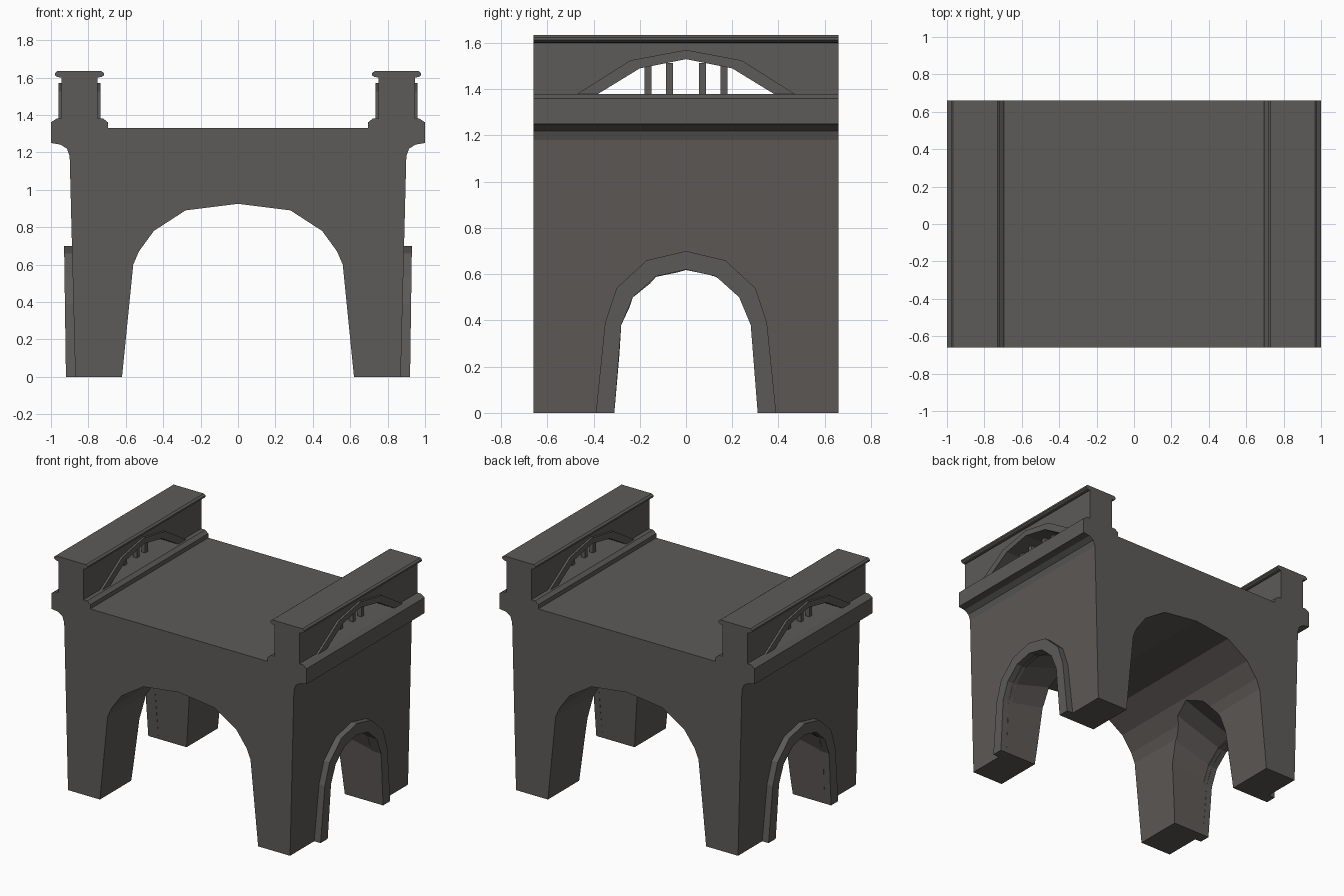
import bpy, bmesh

if "Cube" in bpy.data.objects:
    bpy.data.objects.remove(bpy.data.objects["Cube"])

D = 0.66  # half depth


def material(name, rgb):
    m = bpy.data.materials.new(name)
    m.diffuse_color = (*rgb, 1)
    m.use_nodes = True
    m.node_tree.nodes["Principled BSDF"].inputs["Base Color"].default_value = m.diffuse_color
    return m


STONE = material("grey stone", (0.107, 0.104, 0.098))
WARM = material("warm grey stone", (0.110, 0.099, 0.093))


def loft(name, rings, closed=True, caps=True):
    """Join rings of points with quads, and cap or close the ends."""
    bm = bmesh.new()
    vs = [[bm.verts.new(p) for p in r] for r in rings]
    n = len(rings[0])
    for a, b in zip(vs, vs[1:]):
        for i in range(n):
            j = (i + 1) % n
            bm.faces.new((a[i], a[j], b[j], b[i]))
    if caps:
        bm.faces.new(vs[0])
        bm.faces.new(vs[-1])
    bmesh.ops.recalc_face_normals(bm, faces=bm.faces)
    me = bpy.data.meshes.new(name)
    bm.to_mesh(me)
    bm.free()
    me.materials.append(STONE)
    me.materials.append(WARM)
    ob = bpy.data.objects.new(name, me)
    bpy.context.collection.objects.link(ob)
    return ob


def both_sides(half):
    """Mirror a half profile, given from its middle outwards."""
    left = [(-a, b) for a, b in reversed(half) if a > 0]
    return left + half


def cut(ob, cutters):
    for c in cutters:
        m = ob.modifiers.new("cut", 'BOOLEAN')
        m.operation = 'DIFFERENCE'
        m.solver = 'EXACT'
        m.object = c
    bpy.context.view_layer.update()
    dg = bpy.context.evaluated_depsgraph_get()
    me = bpy.data.meshes.new_from_object(ob.evaluated_get(dg))
    ob.modifiers.clear()
    ob.data = me
    for c in cutters:
        bpy.data.objects.remove(c)


def wall_x(z):
    return 0.87 + 0.0255 * z


# Main body: vault, tapered piers, coved cornice and deck
half = [(0, .925), (.28, .89), (.45, .78), (.53, .67), (.56, .60), (.62, 0),
        (.87, 0), (.90, 1.18), (.915, 1.22), (.95, 1.242), (1, 1.25), (1, 1.36),
        (.97, 1.38), (.72, 1.38), (.695, 1.36), (.695, 1.33)]
outline = half + [(-x, z) for x, z in reversed(half) if x > 0]
body = loft("bridge_body", [[(x, y, z) for x, z in outline] for y in (-D, D)])
for f in body.data.polygons:
    if f.normal.z < -0.001 and abs(f.normal.y) < .5 and f.center.z < 1.1:
        f.material_index = 1

# Side archways, rising towards the vault
side_in = [(0, .62), (.13, .59), (.23, .50), (.28, .38), (.31, 0)]
side_out = [(0, .70), (.17, .66), (.30, .54), (.35, .39), (.39, 0)]
cutters = []
for s in (-1, 1):
    rings = []
    for x in (.40, 1.05):
        k = 1 + .56 * (.88 - x)
        prof = both_sides([(y, z * k) for y, z in side_in] + [(.315, -.1)])
        rings.append([(s * x, y, z) for y, z in prof])
    c = loft("archway_cutter", rings)
    c.hide_render = True
    for f in c.data.polygons:
        f.material_index = 1
    cutters.append(c)
cut(body, cutters)


def arch_trim(name, inner, outer, x_back, x_front):
    """Raised band between an inner and an outer arch line."""
    rings = []
    for (yi, zi), (yo, zo) in zip(both_sides(inner), both_sides(outer)):
        rings.append([(x_back(zi), yi, zi), (x_front(zi), yi, zi),
                      (x_front(zo), yo, zo), (x_back(zo), yo, zo)])
    return loft(name, rings)


par_in = [(0, 1.53), (.20, 1.49), (.38, 1.38)]
par_out = [(0, 1.57), (.24, 1.525), (.47, 1.38)]
for s, side in ((-1, "left"), (1, "right")):
    arch_trim(side + "_archway_trim", side_in, side_out,
              lambda z: s * (wall_x(z) - .03), lambda z: s * (.92 + .014 * z))

    # Parapet wall with coping
    prof = [(.75, 1.38), (.75, 1.60), (.73, 1.603), (.717, 1.612), (.717, 1.624),
            (.73, 1.634), (.967, 1.634), (.979, 1.624), (.979, 1.612),
            (.967, 1.603), (.945, 1.60), (.945, 1.38)]
    parapet = loft(side + "_parapet",
                   [[(s * x, y, z) for x, z in prof] for y in (-D, D)])
    hole = both_sides(par_in + [(.40, 1.30)])
    c = loft("opening_cutter", [[(s * x, y, z) for y, z in hole] for x in (.6, 1.1)])
    c.hide_render = True
    cut(parapet, [c])

    # Bands round the parapet opening, on both faces
    for a, b, face in ((.94, .96, "outer"), (.755, .735, "inner")):
        arch_trim(f"{side}_parapet_trim_{face}", par_in, par_out,
                  lambda z: s * a, lambda z: s * b)

    # Balusters in the opening
    for i, y in enumerate((-.165, -.071, .071, .165)):
        sq = [(-1, -1), (1, -1), (1, 1), (-1, 1)]
        loft(f"{side}_baluster_{i + 1}",
             [[(s * .847 + p * .015, y + q * .015, z) for p, q in sq]
              for z in (1.375, 1.525 - abs(y) * .15)])
